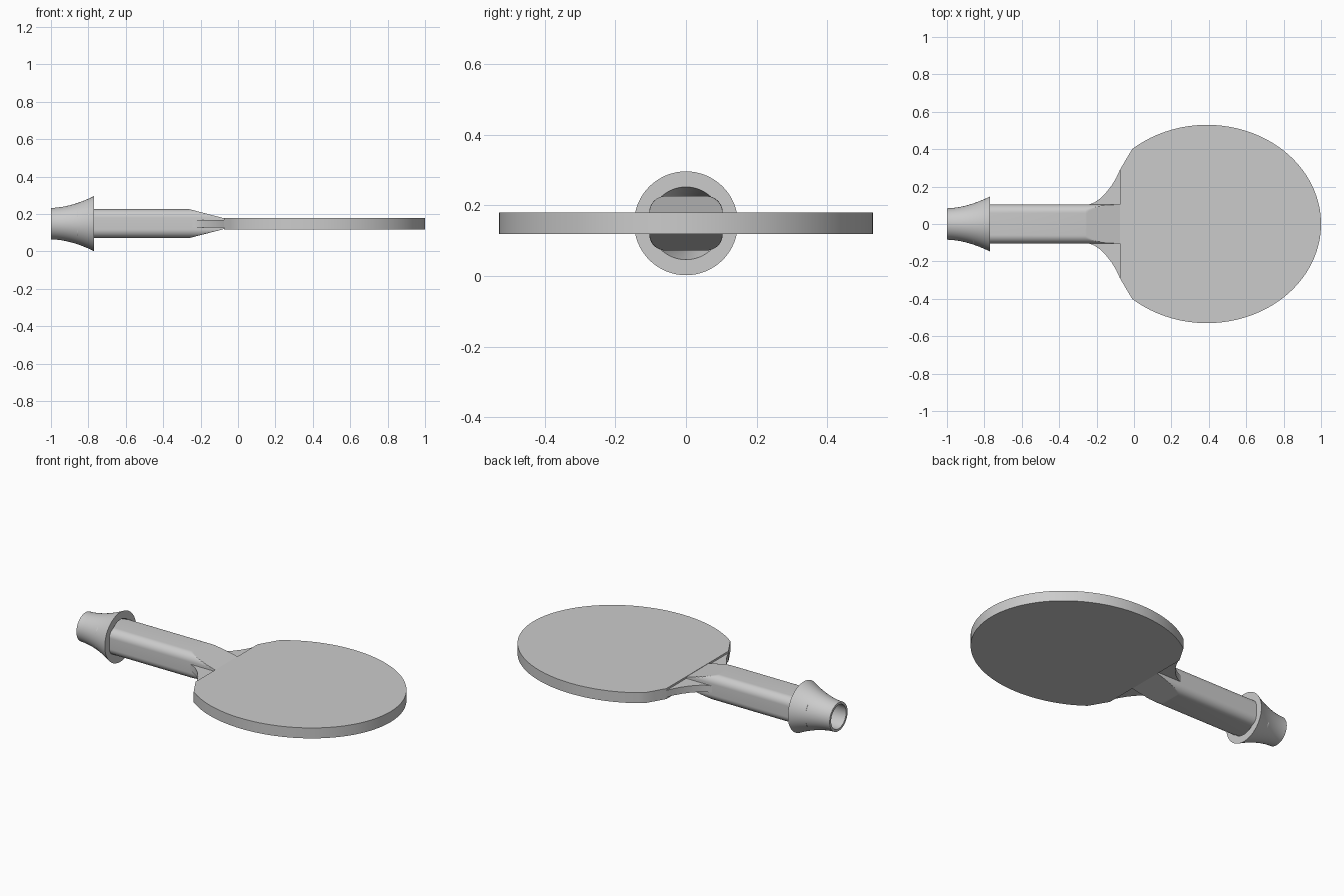
import bpy, bmesh
from math import sin, cos, pi, radians, sqrt

cube = bpy.data.objects.get("Cube")
if cube:
    bpy.data.objects.remove(cube)

MID = 0.149          # height of the paddle's centre plane
SHOULDER = -0.075    # where the thick face meets the thin neck

grey = bpy.data.materials.new("plain grey")
grey.use_nodes = True
grey.diffuse_color = (0.6, 0.6, 0.6, 1)
grey.node_tree.nodes["Principled BSDF"].inputs["Base Color"].default_value = (0.6, 0.6, 0.6, 1)


def finish(name, bm):
    bmesh.ops.recalc_face_normals(bm, faces=bm.faces)
    mesh = bpy.data.meshes.new(name)
    bm.to_mesh(mesh)
    bm.free()
    mesh.materials.append(grey)
    obj = bpy.data.objects.new(name, mesh)
    bpy.context.collection.objects.link(obj)
    bpy.ops.object.select_all(action='DESELECT')
    obj.select_set(True)
    bpy.context.view_layer.objects.active = obj
    bpy.ops.object.shade_smooth_by_angle(angle=radians(25))
    return obj


def loft(name, rings, closed=False):
    """Skin a row of equal rings; cap the ends, or join last to first."""
    bm = bmesh.new()
    rows = [[bm.verts.new(p) for p in ring] for ring in rings]
    pairs = list(zip(rows, rows[1:]))
    if closed:
        pairs.append((rows[-1], rows[0]))
    else:
        bm.faces.new(rows[0])
        bm.faces.new(rows[-1])
    n = len(rows[0])
    for a, b in pairs:
        for i in range(n):
            j = (i + 1) % n
            bm.faces.new((a[i], a[j], b[j], b[i]))
    return finish(name, bm)


def slab(name, half_outline, half_thick):
    """Flat plate from a +y outline mirrored to -y."""
    mirrored = [(x, -y) for x, y in reversed(half_outline) if y > 1e-5]
    outline = half_outline + mirrored
    return loft(name, [[(x, y, MID + s * half_thick) for x, y in outline] for s in (-1, 1)])


# Round paddle face: elliptical, with straighter flanks running into the neck
face = [(SHOULDER, 0.29), (-0.04, 0.35)]
for i in range(49):
    a = radians(131) * (1 - i / 48)
    face.append((0.39 + 0.61 * cos(a), 0.53 * sin(a)))
slab("paddle_face", face, 0.031)

# Thin flared neck
neck = [(-0.26, 0.1), (-0.235, 0.106), (-0.21, 0.116), (-0.18, 0.137), (-0.15, 0.167),
        (-0.12, 0.205), (-0.095, 0.247), (SHOULDER, 0.29)]
slab("neck", neck, 0.02)

# Handle: rounded rectangular section, bevelled flat toward the face
WIDTH, HEIGHT, CORNER = 0.104, 0.077, 0.046
section = []
for q in range(4):
    sy, sz = (1, -1, -1, 1)[q], (1, 1, -1, -1)[q]
    for i in range(13):
        a = (q + i / 12) * pi / 2
        section.append((sy * (WIDTH - CORNER) + CORNER * cos(a),
                        sz * (HEIGHT - CORNER) + CORNER * sin(a)))
rings = []
for i in range(26):
    t = max(0, (i - 1) / 24)
    x = -0.86 if i == 0 else -0.26 + t * (SHOULDER + 0.26)
    limit = HEIGHT + t * (0.029 - HEIGHT)
    rings.append([(x, y, MID + max(-limit, min(limit, z))) for y, z in section])
loft("handle", rings)

# Hollow flared cuff around the handle's end
OUTER_END, OUTER_RIM = 0.084, 0.147
INNER_END, INNER_RIM = 0.07, 0.103
STEPS, SIDES = 16, 64
profile = []
for i in range(STEPS + 1):
    t = i / STEPS
    profile.append((-1 + 0.23 * t, OUTER_END + (OUTER_RIM - OUTER_END) * t ** 1.8))
for i in range(STEPS + 1):
    t = 1 - i / STEPS
    profile.append((-1 + 0.23 * t, INNER_END + (INNER_RIM - INNER_END) * t ** 1.8))
cuff = [[(x, r * cos(2 * pi * k / SIDES), MID + r * sin(2 * pi * k / SIDES))
         for k in range(SIDES)] for x, r in profile]
loft("cuff", cuff, closed=True)
